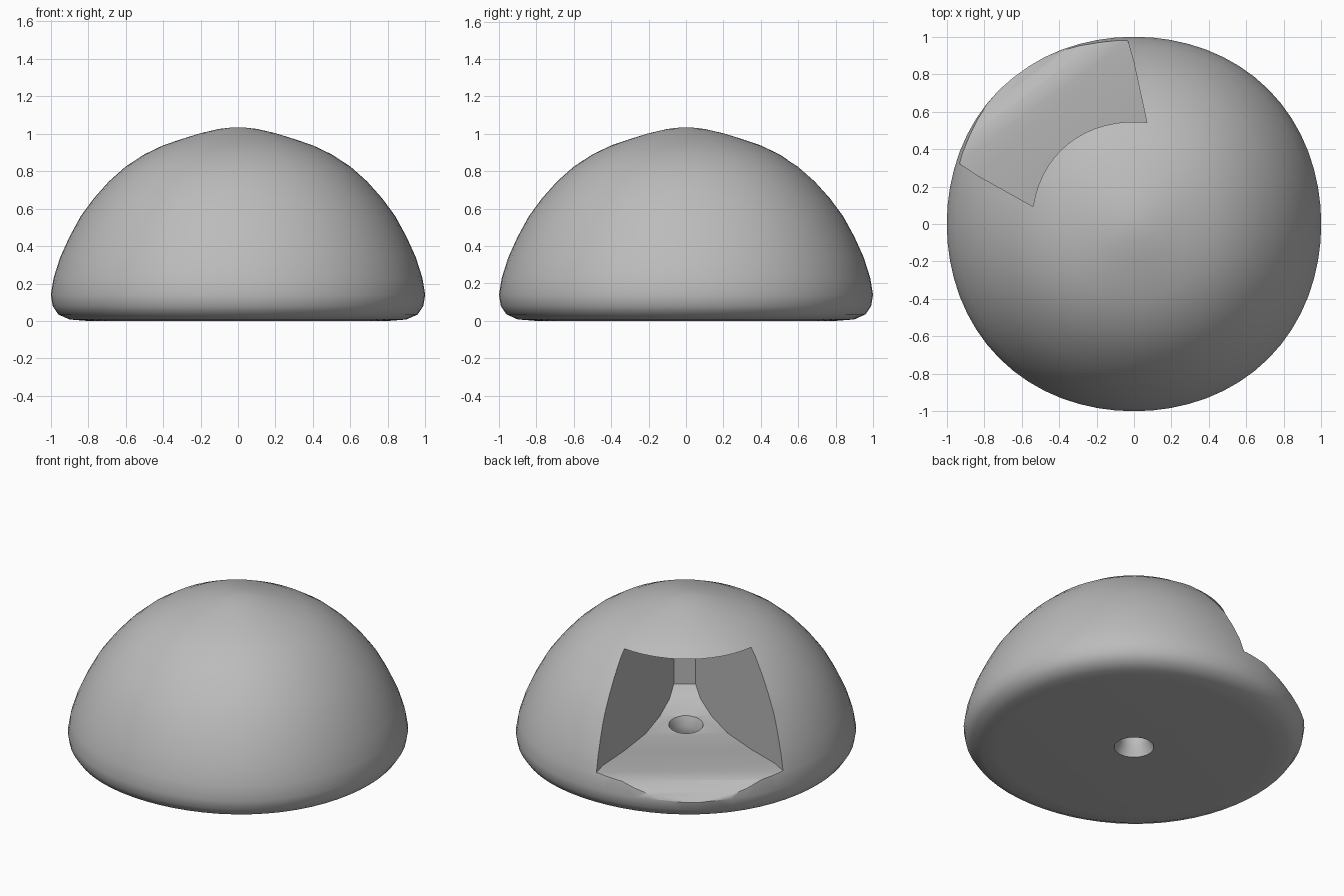
import bpy, bmesh
from math import sin, cos, pi, radians
from mathutils import Matrix

cube = bpy.data.objects.get("Cube")
if cube:
    bpy.data.objects.remove(cube, do_unlink=True)

clay = bpy.data.materials.new("matte grey")
clay.use_nodes = True
GREY = (0.5, 0.5, 0.5, 1)
clay.diffuse_color = GREY
clay.node_tree.nodes["Principled BSDF"].inputs["Base Color"].default_value = GREY


def make_object(name, bm):
    bmesh.ops.recalc_face_normals(bm, faces=bm.faces)
    mesh = bpy.data.meshes.new(name)
    bm.to_mesh(mesh)
    bm.free()
    mesh.materials.append(clay)
    obj = bpy.data.objects.new(name, mesh)
    bpy.context.collection.objects.link(obj)
    return obj


def loft(bm, rings, closed=True):
    """Skin a list of equal vertex rings."""
    count = len(rings[0])
    for a, b in zip(rings, rings[1:]):
        for i in range(count):
            j = (i + 1) % count
            bm.faces.new((a[i], a[j], b[j], b[i]))
    if closed:
        bm.faces.new(rings[0])
        bm.faces.new(rings[-1])


# Dome: revolved profile, slightly squared in plan
PROFILE = [(0.8, 0), (0.9, 0.008), (0.96, 0.035), (0.99, 0.08), (1, 0.14),
           (0.985, 0.23), (0.95, 0.34), (0.9, 0.45), (0.84, 0.56), (0.77, 0.655),
           (0.69, 0.745), (0.6, 0.825), (0.5, 0.89), (0.4, 0.938), (0.3, 0.972),
           (0.2, 1.003), (0.1, 1.026), (0.03, 1.034)]
SEGMENTS = 64
bm = bmesh.new()
rings = []
for r, z in PROFILE:
    ring = []
    for i in range(SEGMENTS):
        a = 2 * pi * i / SEGMENTS
        bulge = r * (1 + 0.008 * (1 - cos(4 * a)))
        ring.append(bm.verts.new((bulge * cos(a), bulge * sin(a), z)))
    rings.append(ring)
loft(bm, rings)
dome = make_object("dome", bm)

# Alcove cutter: wedge that narrows inward, with a dipped floor and soft sill
FLOOR = [(-0.3, 0.3), (-0.24, 0.23), (-0.1, 0.18), (0.1, 0.16), (0.4, 0.19),
         (0.7, 0.235), (0.82, 0.24), (0.9, 0.225), (0.96, 0.18), (1.1, 0.05)]
CEILING = 0.86
bm = bmesh.new()
rings = []
for depth, z in FLOOR:
    w = min(0.2 + 0.45 * depth, 0.56)
    corners = [(-w, z), (w, z), (w, CEILING), (-w, CEILING)]
    rings.append([bm.verts.new((depth, side, h)) for side, h in corners])
loft(bm, rings)
bm.transform(Matrix.Rotation(radians(126.5), 4, "Z"))
alcove_cutter = make_object("alcove_cutter", bm)

# Drain cutter: flared hole through the floor
bm = bmesh.new()
rings = []
for r, z in [(0.13, -0.05), (0.115, 0.015), (0.09, 0.06), (0.085, 0.12), (0.11, 0.19)]:
    rings.append([bm.verts.new((r * cos(i * pi / 12), r * sin(i * pi / 12), z))
                  for i in range(24)])
loft(bm, rings)
drain_cutter = make_object("drain_cutter", bm)

# Cut both openings, then remove the cutters
bpy.context.view_layer.objects.active = dome
dome.select_set(True)
for cutter in (alcove_cutter, drain_cutter):
    cutter.hide_render = True
    mod = dome.modifiers.new(cutter.name, "BOOLEAN")
    mod.operation = "DIFFERENCE"
    mod.solver = "EXACT"
    mod.object = cutter
    bpy.ops.object.modifier_apply(modifier=mod.name)
    bpy.data.objects.remove(cutter, do_unlink=True)

bpy.ops.object.shade_smooth_by_angle(angle=radians(40))
